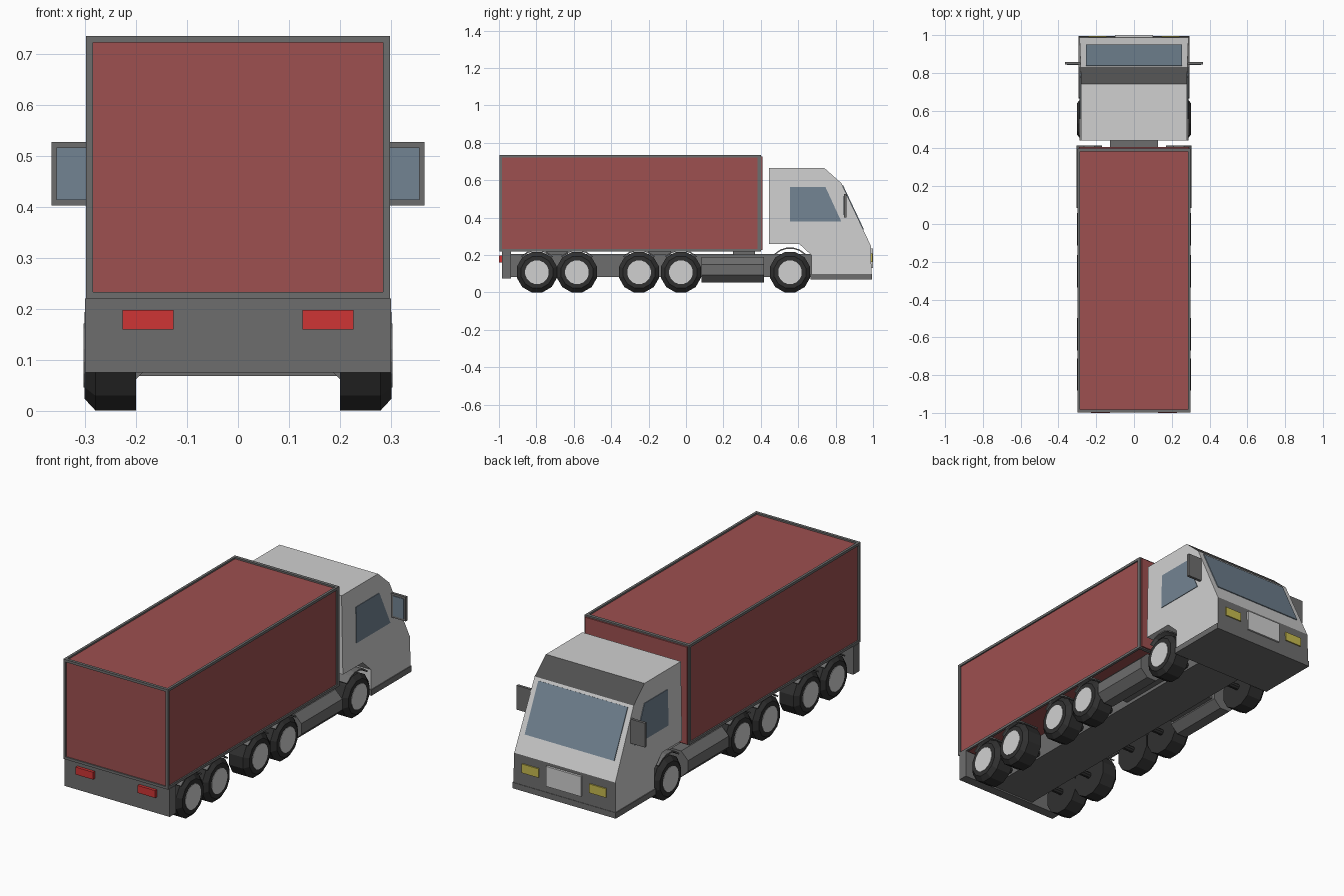
import bpy, bmesh, math
from mathutils import Matrix

if "Cube" in bpy.data.objects:
    bpy.data.objects.remove(bpy.data.objects["Cube"])


def material(name, rgb):
    m = bpy.data.materials.new(name)
    m.diffuse_color = (*rgb, 1)
    m.use_nodes = True
    m.node_tree.nodes["Principled BSDF"].inputs["Base Color"].default_value = m.diffuse_color
    return m


RED = material("container red", (0.34, 0.08, 0.08))
GRAY = material("frame gray", (0.155, 0.155, 0.155))
DARK = material("visor dark gray", (0.08, 0.08, 0.08))
BLACK = material("tire black", (0.03, 0.03, 0.03))
WHITE = material("cab pale gray", (0.63, 0.63, 0.63))
GLASS = material("window blue", (0.17, 0.23, 0.29))
LAMP = material("tail light red", (0.62, 0.035, 0.035))
YELLOW = material("headlight yellow", (0.58, 0.5, 0.08))


def finish(name, bm, *mats):
    bmesh.ops.recalc_face_normals(bm, faces=bm.faces)
    me = bpy.data.meshes.new(name)
    bm.to_mesh(me)
    bm.free()
    for m in mats:
        me.materials.append(m)
    ob = bpy.data.objects.new(name, me)
    bpy.context.collection.objects.link(ob)
    return ob


def box(name, x, y, z, mat):
    """Box from (min, max) ranges."""
    bm = bmesh.new()
    bmesh.ops.create_cube(bm, size=1)
    for v in bm.verts:
        v.co = [r[0] if c < 0 else r[1] for c, r in zip(v.co, (x, y, z))]
    return finish(name, bm, mat)


def prism(name, profile, x0, x1, *mats):
    """Extrude a (y, z) profile between x0(z) and x1(z)."""
    bm = bmesh.new()
    a = [bm.verts.new((x0(z), y, z)) for y, z in profile]
    b = [bm.verts.new((x1(z), y, z)) for y, z in profile]
    n = len(profile)
    bm.faces.new(a)
    bm.faces.new(b[::-1])
    for i in range(n):
        j = (i + 1) % n
        bm.faces.new((a[i], b[i], b[j], a[j]))
    return finish(name, bm, *mats)


def cylinder(name, axis, r, center, length, sides, mat):
    bm = bmesh.new()
    bmesh.ops.create_cone(bm, cap_ends=True, segments=sides, radius1=r, radius2=r, depth=length)
    bm.transform(Matrix.Rotation(math.pi / sides, 4, 'Z'))
    bm.transform(Matrix.Rotation(math.pi / 2, 4, 'Y' if axis == 'X' else 'X'))
    bm.transform(Matrix.Translation(center))
    return finish(name, bm, mat)


def const(v):
    return lambda z: v


# Cargo container with edge frame
box("container", (-0.291, 0.291), (-0.992, 0.408), (0.226, 0.727), RED)
T, X, Z0, Z1 = 0.013, 0.298, 0.22, 0.735
for ya, yb in ((-0.998, -0.983), (0.383, 0.400)):
    for z in (Z0, Z1 - T):
        box("container_cross_bar", (-X, X), (ya, yb), (z, z + T), GRAY)
    for x in (-X, X - T):
        box("container_post", (x, x + T), (ya, yb), (Z0, Z1), GRAY)
for x in (-X, X - T):
    for z in (Z0, Z1 - T):
        box("container_long_bar", (x, x + T), (-0.99, 0.39), (z, z + T), GRAY)

# Chassis, supports and rear bumper
box("chassis", (-0.128, 0.128), (-0.95, 0.70), (0.083, 0.206), GRAY)
for y in (-0.69, -0.14, 0.31):
    box("container_support", (-0.17, 0.17), (y - 0.06, y + 0.06), (0.20, 0.226), GRAY)
box("rear_bumper", (-0.30, 0.30), (-0.985, -0.935), (0.075, 0.22), GRAY)

# Wheels: lathed tire, hub, mudguard arc and axle
WHEELS = (-0.797, -0.583, -0.251, -0.027, 0.556)
RINGS = ((0.1115, 0.20), (0.1115, 0.28), (0.088, 0.301))
ZC, N = 0.108, 12


def tire(y, s):
    bm = bmesh.new()
    loops = [[bm.verts.new((s * x, y + r * math.cos((i + 0.5) * math.tau / N),
                            ZC + r * math.sin((i + 0.5) * math.tau / N)))
              for i in range(N)] for r, x in RINGS]
    for a, b in zip(loops, loops[1:]):
        for i in range(N):
            j = (i + 1) % N
            bm.faces.new((a[i], a[j], b[j], b[i]))
    bm.faces.new(loops[0])
    bm.faces.new(loops[-1])
    finish("tire", bm, BLACK)


for y in WHEELS:
    cylinder("axle", 'X', 0.016, (0, y, ZC), 0.42, 8, BLACK)
    lift = 0.012 if y > 0 else 0
    arc = [math.radians(a) for a in (45, 65, 80, 100, 115, 135)]
    guard = [(y + r * math.cos(a), ZC + lift + r * math.sin(a))
             for r, seq in ((0.114, arc), (0.121, arc[::-1])) for a in seq]
    for s in (-1, 1):
        tire(y, s)
        cylinder("wheel_hub", 'X', 0.064, (s * 0.30, y, ZC), 0.006, 16, WHITE)
        prism("mudguard", guard, const(s * 0.20), const(s * 0.292), GRAY)


# Cab: tapered side profile, visor and grille coloured by face direction
def half(z):
    return 0.291 - 0.018 * max(0, z - 0.1)


cab = prism("cab", [(0.443, 0.26), (0.443, 0.665), (0.74, 0.665), (0.83, 0.585),
                    (0.988, 0.25), (0.992, 0.09), (0.67, 0.09), (0.67, 0.20), (0.605, 0.26)],
            lambda z: -half(z), half, WHITE, DARK, GRAY)
for p in cab.data.polygons:
    if 0.6 < p.normal.z < 0.9:
        p.material_index = 1
    elif p.normal.y > 0.95:
        p.material_index = 2
box("front_bumper", (-0.295, 0.295), (0.665, 0.994), (0.068, 0.098), GRAY)

# Windshield plate lying on the sloped front
ny, nz = 0.904, 0.427
top, low = (0.836, 0.572), (0.947, 0.337)
prism("windshield", [(p[0] + d * ny, p[1] + d * nz) for p, d in
                     ((top, -0.002), (top, 0.004), (low, 0.004), (low, -0.002))],
      const(-0.255), const(0.255), GLASS)

# Front plate
box("front_plate", (-0.10, 0.10), (0.985, 1.0), (0.132, 0.235), WHITE)

# Mirrored parts: side windows, mirrors, lights and tanks
for s in (-1, 1):
    def rng(a, b):
        return tuple(sorted((s * a, s * b)))

    prism("side_window", [(0.555, 0.38), (0.555, 0.565), (0.745, 0.565), (0.83, 0.38)],
          lambda z: s * (half(z) - 0.003), lambda z: s * (half(z) + 0.003), GLASS)
    box("mirror", rng(0.28, 0.366), (0.844, 0.858), (0.402, 0.527), GRAY)
    box("mirror_glass", rng(0.295, 0.356), (0.841, 0.846), (0.413, 0.516), GLASS)
    box("headlight", rng(0.145, 0.24), (0.985, 0.996), (0.162, 0.208), YELLOW)
    box("tail_light", rng(0.127, 0.227), (-1.0, -0.98), (0.159, 0.197), LAMP)
    cylinder("fuel_tank", 'Y', 0.073, (s * 0.236, 0.25, 0.121), 0.333, 8, GRAY)
    box("tank_bracket", rng(0.12, 0.18), (0.10, 0.40), (0.10, 0.15), GRAY)
